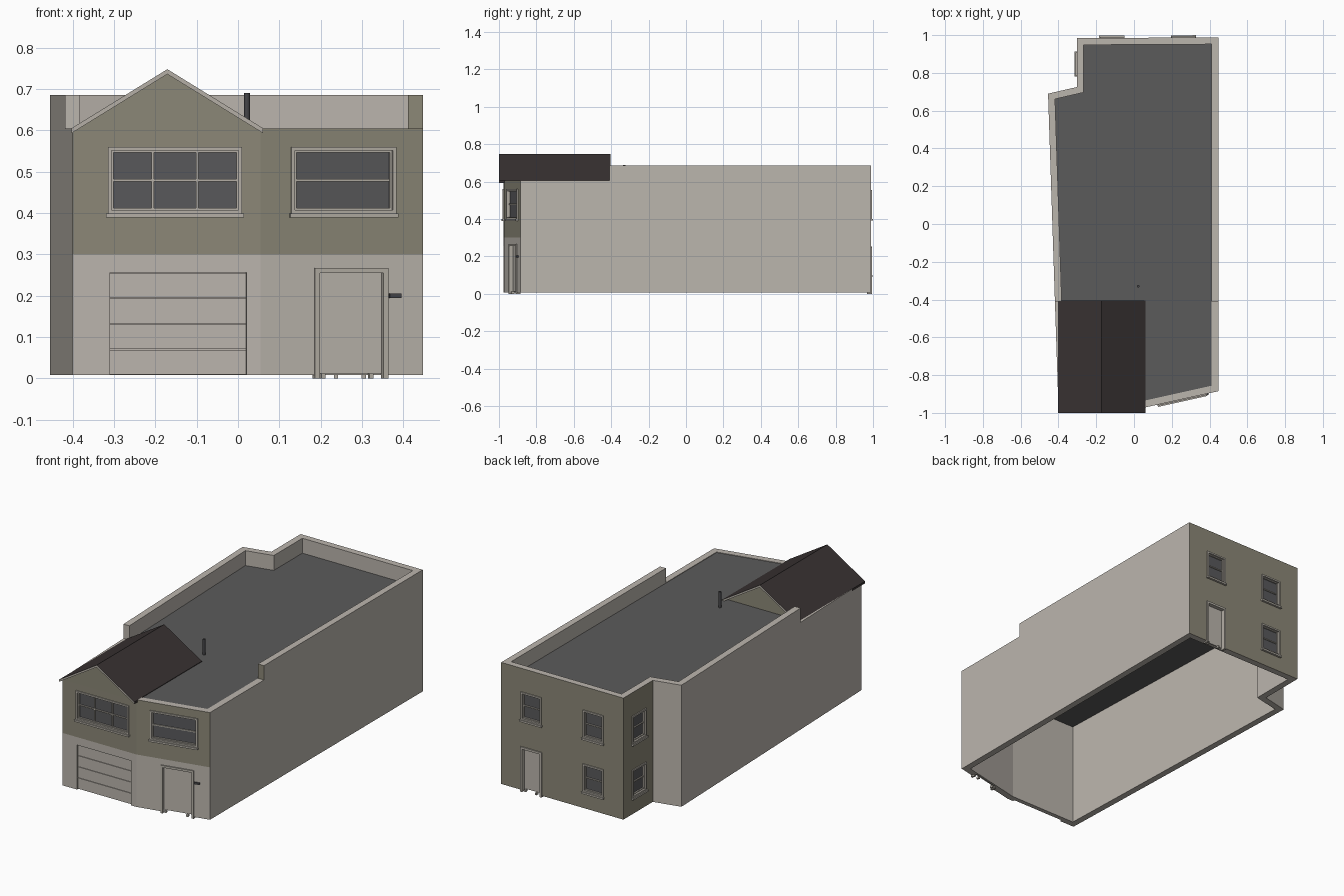
import bpy, bmesh
from mathutils import Vector, Matrix

cube = bpy.data.objects.get("Cube")
if cube:
    bpy.data.objects.remove(cube, do_unlink=True)


def material(name, r, g, b):
    m = bpy.data.materials.new(name)
    m.use_nodes = True
    m.diffuse_color = (r, g, b, 1)
    m.node_tree.nodes["Principled BSDF"].inputs["Base Color"].default_value = (r, g, b, 1)
    return m


STONE = material("pale stone", .50, .465, .42)
OLIVE = material("olive render", .262, .246, .185)
TRIM = material("pale trim", .46, .43, .38)
ROOF = material("dark brown roof", .041, .033, .033)
DECK = material("grey deck", .105, .105, .105)
GLASS = material("grey glass", .10, .10, .105)
METAL = material("dark metal", .06, .06, .065)


def solid(name, loop, push, *mats):
    """Extrude a closed loop of points along a vector."""
    bm = bmesh.new()
    face = bm.faces.new([bm.verts.new(p) for p in loop])
    out = bmesh.ops.extrude_face_region(bm, geom=[face], use_keep_orig=True)
    moved = [v for v in out["geom"] if isinstance(v, bmesh.types.BMVert)]
    bmesh.ops.translate(bm, verts=moved, vec=push)
    bmesh.ops.recalc_face_normals(bm, faces=bm.faces)
    me = bpy.data.meshes.new(name)
    bm.to_mesh(me)
    bm.free()
    for m in mats:
        me.materials.append(m)
    ob = bpy.data.objects.new(name, me)
    bpy.context.collection.objects.link(ob)
    return ob


def paint(ob, direction, index=1, limit=.9):
    for p in ob.data.polygons:
        if p.normal.dot(direction) > limit:
            p.material_index = index


# Plan outline, anticlockwise from the front corner, and its inset
PLAN = [Vector(p) for p in [(-.40, -.975), (.055, -.972), (.447, -.885), (.447, .988),
                            (-.303, .984), (-.303, .725), (-.455, .69)]]
THICK = .036
BASE, SPLIT, LOW, HIGH, STEP_Y = .008, .3, .605, .685, -.41
N = len(PLAN)


def along(i):
    return (PLAN[(i + 1) % N] - PLAN[i]).normalized()


def outward(i):
    u = along(i)
    return Vector((u.y, -u.x))


INNER = []
for i in range(N):
    a, b = outward(i - 1 if i else N - 1), outward(i)
    INNER.append(PLAN[i] - (a + b) * THICK / (1 + a.dot(b)))


def wall(name, i, z0, z1, outer=STONE, t0=None, t1=None):
    """Wall on plan edge i, optionally clipped at the parapet step."""
    j = (i + 1) % N

    def at(p, q):
        return p.lerp(q, (STEP_Y - p.y) / (q.y - p.y))
    o, n = [PLAN[i], PLAN[j]], [INNER[i], INNER[j]]
    if t0:
        o[0], n[0] = at(*o), at(*n)
    if t1:
        o[1], n[1] = at(*o), at(*n)
    loop = [(p.x, p.y, z0) for p in (o[0], o[1], n[1], n[0])]
    ob = solid(name, loop, (0, 0, z1 - z0), STONE, outer)
    paint(ob, outward(i).to_3d())
    return ob


front_lower = wall("garage_wall", 0, BASE, SPLIT)
front_upper = wall("gable_wall", 0, SPLIT, LOW, OLIVE)
entry_lower = wall("entry_wall", 1, BASE, SPLIT)
entry_upper = wall("entry_upper_wall", 1, SPLIT, LOW, OLIVE)
wall("left_wall_front", 2, BASE, LOW, t1=True)
left_rear = wall("left_wall_rear", 2, BASE, HIGH, t0=True)
left_rear.data.materials[1] = STONE
left_rear.data.materials.append(OLIVE)
paint(left_rear, Vector((0, -1, 0)), 2)
back = wall("back_wall", 3, BASE, HIGH, OLIVE)
notch = wall("notch_wall", 4, BASE, HIGH, OLIVE)
wall("notch_return", 5, BASE, HIGH)
wall("right_wall_rear", 6, BASE, HIGH, t1=True)
wall("right_wall_front", 6, BASE, LOW, t0=True)

# Flat roof and vent pipe
solid("roof_deck", [(p.x, p.y, .588) for p in INNER], (0, 0, .014), DECK)
bpy.ops.mesh.primitive_cylinder_add(vertices=12, radius=.007, depth=.09, location=(.022, -.33, .645))
bpy.context.object.name = "vent_pipe"
bpy.context.object.data.materials.append(METAL)

# Gabled roof over the front
X0, XM, X1, PEAK, LIP = -.403, -.171, .061, .748, .012
chevron = [(X0, LOW), (XM, PEAK), (X1, LOW), (X1, LOW - LIP), (XM, PEAK - LIP), (X0, LOW - LIP)]
roof = solid("gable_roof", [(x, -1, z) for x, z in chevron], (0, .595, 0), TRIM, ROOF)
paint(roof, Vector((0, 0, 1)), 1, .3)
for p in roof.data.polygons:
    if abs(p.normal.x) > .9:
        p.material_index = 1
solid("gable_infill", [(X0 + .004, -.975, LOW - LIP + .003), (XM, -.975, PEAK - LIP + .001),
                       (X1 - .004, -.973, LOW - LIP + .003)], (0, .545, 0), OLIVE)


def box(name, i, s0, s1, z0, z1, d0, d1, mat=TRIM):
    """Box in wall space: s along the wall, d inward from its face."""
    ob = solid(name, [(s0, d0, z0), (s1, d0, z0), (s1, d1, z0), (s0, d1, z0)], (0, 0, z1 - z0), mat)
    u, n, o = along(i), -outward(i), PLAN[i]
    ob.data.transform(Matrix(((u.x, n.x, 0, o.x), (u.y, n.y, 0, o.y), (0, 0, 1, 0), (0, 0, 0, 1))))
    return ob


def recess(target, i, s0, s1, z0, z1, depth=.022):
    cutter = box("cutter", i, s0, s1, z0, z1, -.02, depth, STONE)
    cutter.hide_render = True
    mod = target.modifiers.new("recess", 'BOOLEAN')
    mod.operation, mod.object, mod.solver = 'DIFFERENCE', cutter, 'EXACT'
    deps = bpy.context.evaluated_depsgraph_get()
    mesh = bpy.data.meshes.new_from_object(target.evaluated_get(deps))
    target.modifiers.clear()
    target.data = mesh
    bpy.data.objects.remove(cutter, do_unlink=True)


def border(name, i, s0, s1, z0, z1, w, d0, d1, foot=None):
    low = z0 if foot is None else foot
    box(name + "_side_a", i, s0, s0 + w, low, z1, d0, d1)
    box(name + "_side_b", i, s1 - w, s1, low, z1, d0, d1)
    box(name + "_head", i, s0 + w, s1 - w, z1 - w, z1, d0, d1)
    if foot is None:
        box(name + "_bottom", i, s0 + w, s1 - w, z0, z0 + w, d0, d1)


def window(name, target, i, s0, s1, z0, z1, columns=1):
    recess(target, i, s0 + .005, s1 - .005, z0 + .003, z1 - .005)
    border(name + "_frame", i, s0, s1, z0, z1, .009, -.006, .008)
    border(name + "_sash", i, s0 + .009, s1 - .009, z0 + .009, z1 - .009, .005, .004, .014)
    box(name + "_glass", i, s0 + .006, s1 - .006, z0 + .006, z1 - .006, .012, .02, GLASS)
    mid = (z0 + z1) / 2
    box(name + "_rail", i, s0 + .01, s1 - .01, mid - .003, mid + .003, .006, .014)
    for c in range(1, columns):
        s = s0 + (s1 - s0) * c / columns
        box(name + "_mullion", i, s - .003, s + .003, z0 + .01, z1 - .01, .006, .014)
    box(name + "_sill", i, s0 - .004, s1 + .004, z0 - .009, z0 + .001, -.012, .008)


def door(name, target, i, s0, s1, z1):
    recess(target, i, s0 + .008, s1 - .008, 0, z1 - .008, .026)
    border(name + "_frame", i, s0, s1, 0, z1, .012, -.006, .02, foot=0)
    box(name + "_leaf", i, s0 + .012, s1 - .012, .012, z1 - .012, .016, .024, STONE)
    for s in (s0 + .018, s1 - .045):
        box(name + "_foot", i, s, s + .01, 0, .012, .004, .02)


window("gable_window", front_upper, 0, .085, .41, .398, .56, 3)
window("entry_window", entry_upper, 1, .075, .335, .398, .56)
door("entry_door", entry_lower, 1, .133, .315, .267)
box("letter_box", 1, .318, .347, .195, .205, -.008, 0, METAL)

# Garage door with horizontal sections
recess(front_lower, 0, .09, .42, 0, .256)
ROWS = 4
for r in range(ROWS):
    h = (.256 - BASE) / ROWS
    z = BASE + r * h
    box("garage_door_section", 0, .09, .42, z + .001, z + h - .001, .01, .018, STONE)
box("garage_door_backing", 0, .09, .42, BASE, .256, .017, .022, STONE)

# Rear and notch openings
door("back_door", back, 3, .12, .25, .25)
window("back_window_left", back, 3, .122, .248, .40, .555)
for z0, z1 in ((.40, .555), (.10, .255)):
    window("back_window_right", back, 3, .502, .628, z0, z1)
    window("notch_window", notch, 4, .075, .2, z0, z1)
